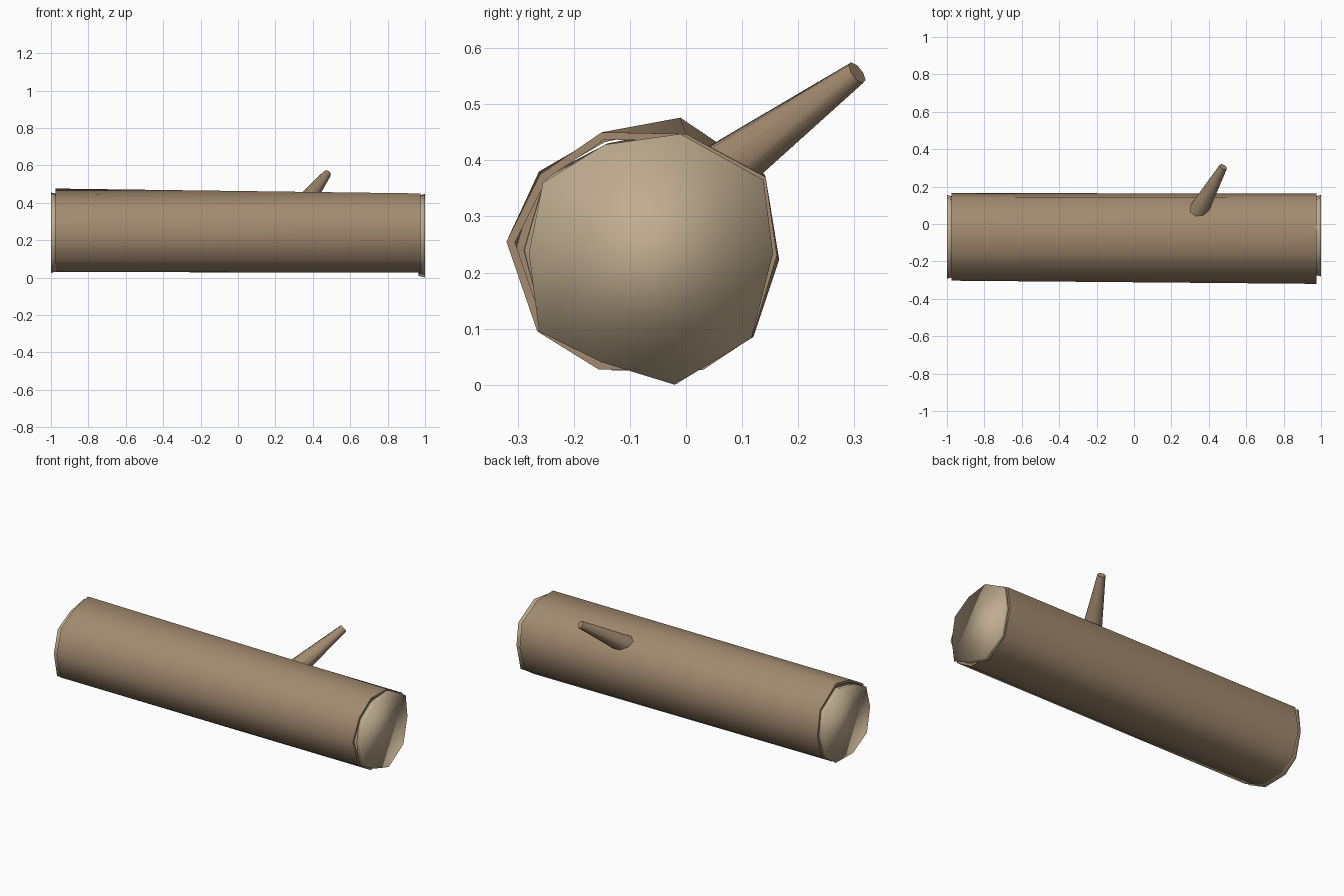
import bpy, bmesh
from mathutils import Vector

if "Cube" in bpy.data.objects:
    bpy.data.objects.remove(bpy.data.objects["Cube"])


def material(name, rgb):
    m = bpy.data.materials.new(name)
    m.diffuse_color = (*rgb, 1)
    m.use_nodes = True
    m.node_tree.nodes["Principled BSDF"].inputs["Base Color"].default_value = m.diffuse_color
    return m


BARK = material("bark_brown", (0.36, 0.255, 0.16))
WOOD = material("cut_wood", (0.53, 0.42, 0.28))


def loft(name, rings, mat, caps=True, smooth=True):
    """Skin a list of equal-length point rings."""
    bm = bmesh.new()
    loops = [[bm.verts.new(p) for p in r] for r in rings]
    n = len(loops[0])
    for a, b in zip(loops, loops[1:]):
        for i in range(n):
            j = (i + 1) % n
            bm.faces.new((a[i], a[j], b[j], b[i]))
    if caps:
        bm.faces.new(loops[0][::-1])
        bm.faces.new(loops[-1])
    bmesh.ops.recalc_face_normals(bm, faces=bm.faces)
    for f in bm.faces:
        f.smooth = smooth
    me = bpy.data.meshes.new(name)
    bm.to_mesh(me)
    bm.free()
    me.materials.append(mat)
    ob = bpy.data.objects.new(name, me)
    bpy.context.collection.objects.link(ob)
    return ob


def ring(x, section, scale=1.0):
    c = Vector((-0.065, 0.235))
    return [(x, *(c + (Vector(p) - c) * scale)) for p in section]


# cross-sections (y, z) of the log, ten uneven sides
core_right = [(-0.01, 0.447), (-0.145, 0.428), (-0.255, 0.36), (-0.28, 0.235), (-0.262, 0.095),
              (-0.15, 0.04), (-0.02, 0.0), (0.117, 0.083), (0.155, 0.235), (0.138, 0.365)]
core_left = [(-0.01, 0.455), (-0.14, 0.43), (-0.255, 0.37), (-0.292, 0.24), (-0.262, 0.095),
             (-0.13, 0.025), (0.03, 0.028), (0.117, 0.088), (0.155, 0.23), (0.138, 0.37)]
bark_right = [(0.0, 0.447), (-0.15, 0.45), (-0.26, 0.375), (-0.32, 0.255), (-0.265, 0.095),
              (-0.155, 0.027), (0.03, 0.026), (0.118, 0.085), (0.162, 0.23), (0.142, 0.37)]
bark_left = [(-0.01, 0.476), (-0.15, 0.445), (-0.262, 0.38), (-0.303, 0.24), (-0.265, 0.095),
             (-0.12, 0.03), (0.03, 0.03), (0.12, 0.085), (0.166, 0.223), (0.14, 0.375)]

# bark sleeve
loft("bark", [ring(-0.975, bark_left, 0.94), ring(-0.975, bark_left),
              ring(0.975, bark_right), ring(0.975, bark_right, 0.94)], BARK, caps=False)
bpy.context.view_layer.objects.active = bpy.data.objects["bark"]
bpy.data.objects["bark"].select_set(True)
bpy.ops.object.shade_smooth_by_angle(angle=1.05)

# cut wood discs at both ends, flaring slightly outwards
for name, section, s in (("right_cut_end", core_right, 1), ("left_cut_end", core_left, -1)):
    loft(name, [ring(s * 0.965, section, 0.96), ring(s * 1.0, section)], WOOD)

# tapered branch stub
root, tip = Vector((0.33, 0.045, 0.365)), Vector((0.477, 0.305, 0.556))
bpy.ops.mesh.primitive_cone_add(vertices=8, radius1=0.056, radius2=0.022,
                                depth=(tip - root).length, location=(root + tip) / 2,
                                rotation=(tip - root).to_track_quat('Z', 'Y').to_euler())
branch = bpy.context.object
branch.name = "branch_stub"
branch.data.materials.append(BARK)
bpy.ops.object.shade_smooth_by_angle(angle=0.9)
